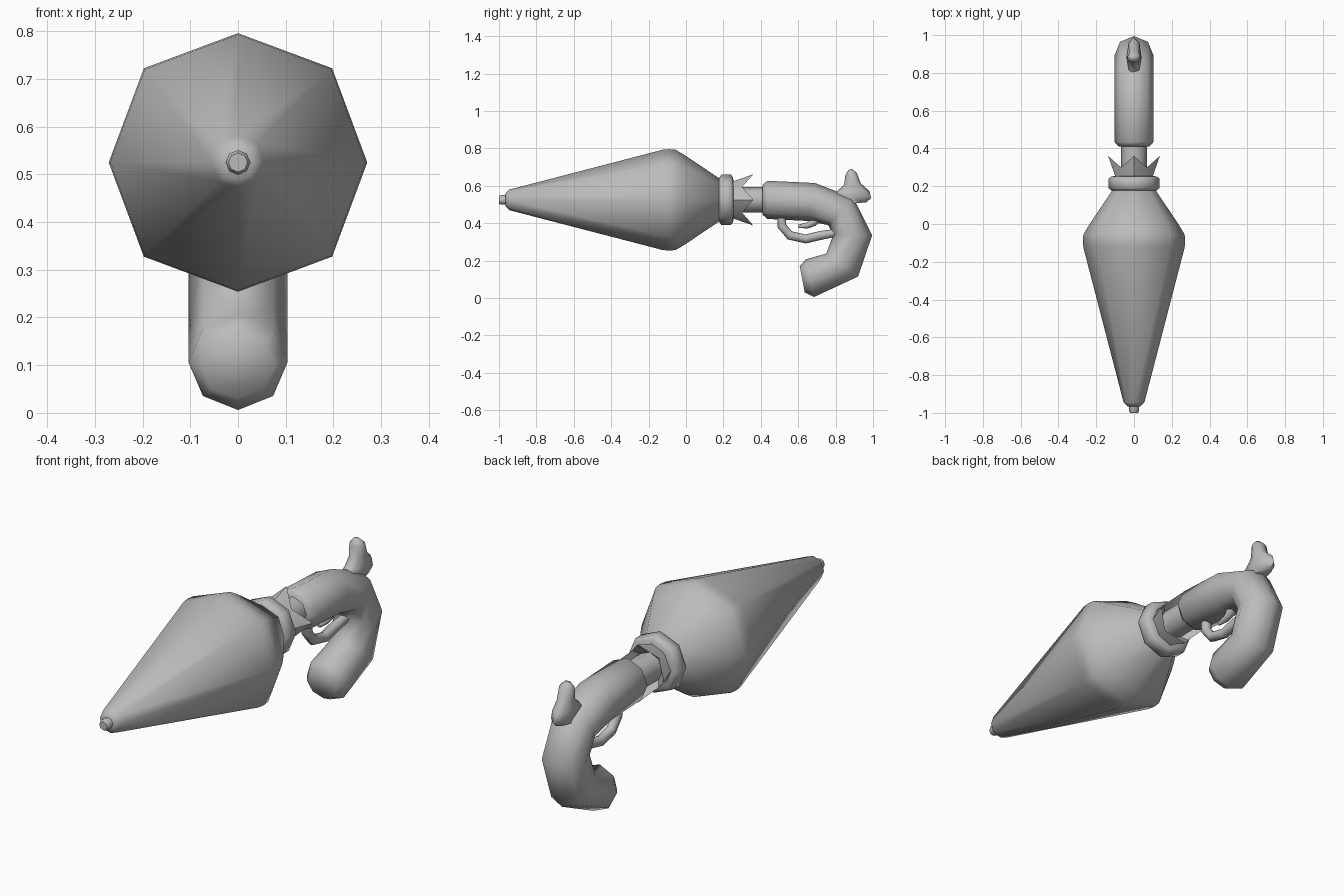
import bpy, math
from mathutils import Vector

cube = bpy.data.objects.get("Cube")
if cube:
    bpy.data.objects.remove(cube)

grey = bpy.data.materials.new("plain grey")
grey.use_nodes = True
COLOUR = (0.5, 0.5, 0.5, 1)
grey.diffuse_color = COLOUR
grey.node_tree.nodes["Principled BSDF"].inputs["Base Color"].default_value = COLOUR
AXIS_Z = 0.525


def make(name, verts, faces, angle=60):
    mesh = bpy.data.meshes.new(name)
    mesh.from_pydata(verts, [], faces)
    mesh.materials.append(grey)
    obj = bpy.data.objects.new(name, mesh)
    bpy.context.collection.objects.link(obj)
    bpy.ops.object.select_all(action='DESELECT')
    obj.select_set(True)
    bpy.context.view_layer.objects.active = obj
    bpy.ops.object.mode_set(mode='EDIT')
    bpy.ops.mesh.select_all(action='SELECT')
    bpy.ops.mesh.normals_make_consistent(inside=False)
    bpy.ops.object.mode_set(mode='OBJECT')
    bpy.ops.object.shade_smooth_by_angle(angle=math.radians(angle))
    return obj


def loft(name, rings, sides=8, diagonal=1.0, angle=60):
    """Skin elliptical rings: each is (outer (y, z), inner (y, z), half width in x)."""
    verts, faces = [], []
    for a, b, w in rings:
        a, b = Vector((0, *a)), Vector((0, *b))
        for i in range(sides):
            t = 2 * math.pi * i / sides
            s = diagonal if i % 2 else 1
            verts.append((a + b) / 2 + s * ((a - b) / 2 * math.cos(t) + Vector((w * math.sin(t), 0, 0))))
    for r in range(len(rings) - 1):
        for i in range(sides):
            j = (i + 1) % sides
            faces.append((r * sides + i, r * sides + j, (r + 1) * sides + j, (r + 1) * sides + i))
    faces.append(tuple(range(sides)))
    faces.append(tuple(range(len(verts) - sides, len(verts))))
    return make(name, verts, faces, angle)


def turned(name, profile, **kw):
    """Revolve (y, radius) points around the barrel axis."""
    return loft(name, [((y, AXIS_Z + r), (y, AXIS_Z - r), r) for y, r in profile], **kw)


def tube(name, path, radii):
    """Round tube along a (y, z) path."""
    pts = [Vector(p) for p in path]
    rings = []
    for i, p in enumerate(pts):
        d = (pts[min(i + 1, len(pts) - 1)] - pts[max(i - 1, 0)]).normalized()
        n = Vector((-d.y, d.x)) * radii[i]
        rings.append((p + n, p - n, radii[i]))
    return loft(name, rings)


# Closed umbrella canopy and its tip
turned("canopy", [(-0.965, 0.035), (-0.945, 0.055), (-0.125, 0.268), (-0.09, 0.271),
                  (-0.055, 0.268), (0.0, 0.235), (0.2, 0.1)], diagonal=1.03)
turned("tip", [(-1.0, 0.02), (-0.99, 0.026), (-0.95, 0.026)])

# Collar band and shaft
turned("collar_band", [(0.175, 0.1), (0.178, 0.12), (0.19, 0.135), (0.24, 0.135),
                       (0.252, 0.12), (0.255, 0.085)])
turned("shaft", [(0.2, 0.068), (0.45, 0.068)])

# Ruffle: flared crown with four points
verts, faces = [], []
for i in range(8):
    t = math.pi * i / 4
    point = i % 2 == 0
    for y, r in ((0.24, 0.095), (0.36, 0.137) if point else (0.3, 0.097),
                 (0.27, 0.066)):
        verts.append((r * math.sin(t), y, AXIS_Z + r * math.cos(t)))
for i in range(8):
    a, b = 3 * i, 3 * ((i + 1) % 8)
    faces += [(a + k, b + k, b + (k + 1) % 3, a + (k + 1) % 3) for k in range(3)]
make("ruffle", verts, faces, 40)

# Hooked pistol handle
W = 0.104
loft("handle", [((0.41, 0.605), (0.41, 0.445), 0.08),
                ((0.435, 0.627), (0.435, 0.423), W),
                ((0.69, 0.615), (0.655, 0.412), W),
                ((0.895, 0.535), (0.76, 0.39), W),
                ((0.995, 0.335), (0.788, 0.34), W),
                ((0.92, 0.115), (0.75, 0.238), W),
                ((0.685, 0.006), (0.64, 0.207), W),
                ((0.635, 0.03), (0.608, 0.17), 0.078)])

# Hammer: raised thumb lobe flaring into a rear spur
loft("hammer", [((0.868, 0.685), (0.888, 0.69), 0.015),
                ((0.853, 0.66), (0.914, 0.668), 0.036),
                ((0.845, 0.605), (0.935, 0.612), 0.036),
                ((0.805, 0.57), (0.98, 0.573), 0.038),
                ((0.785, 0.56), (0.99, 0.535), 0.04),
                ((0.83, 0.5), (0.965, 0.512), 0.03)])

# Trigger guard and trigger
tube("trigger_guard", [(0.51, 0.45), (0.513, 0.385), (0.555, 0.335), (0.64, 0.316),
                       (0.72, 0.335), (0.82, 0.352)], [0.024] * 5 + [0.02])
tube("trigger", [(0.72, 0.44), (0.68, 0.405), (0.65, 0.388), (0.6, 0.383)],
     [0.024, 0.022, 0.016, 0.009])
